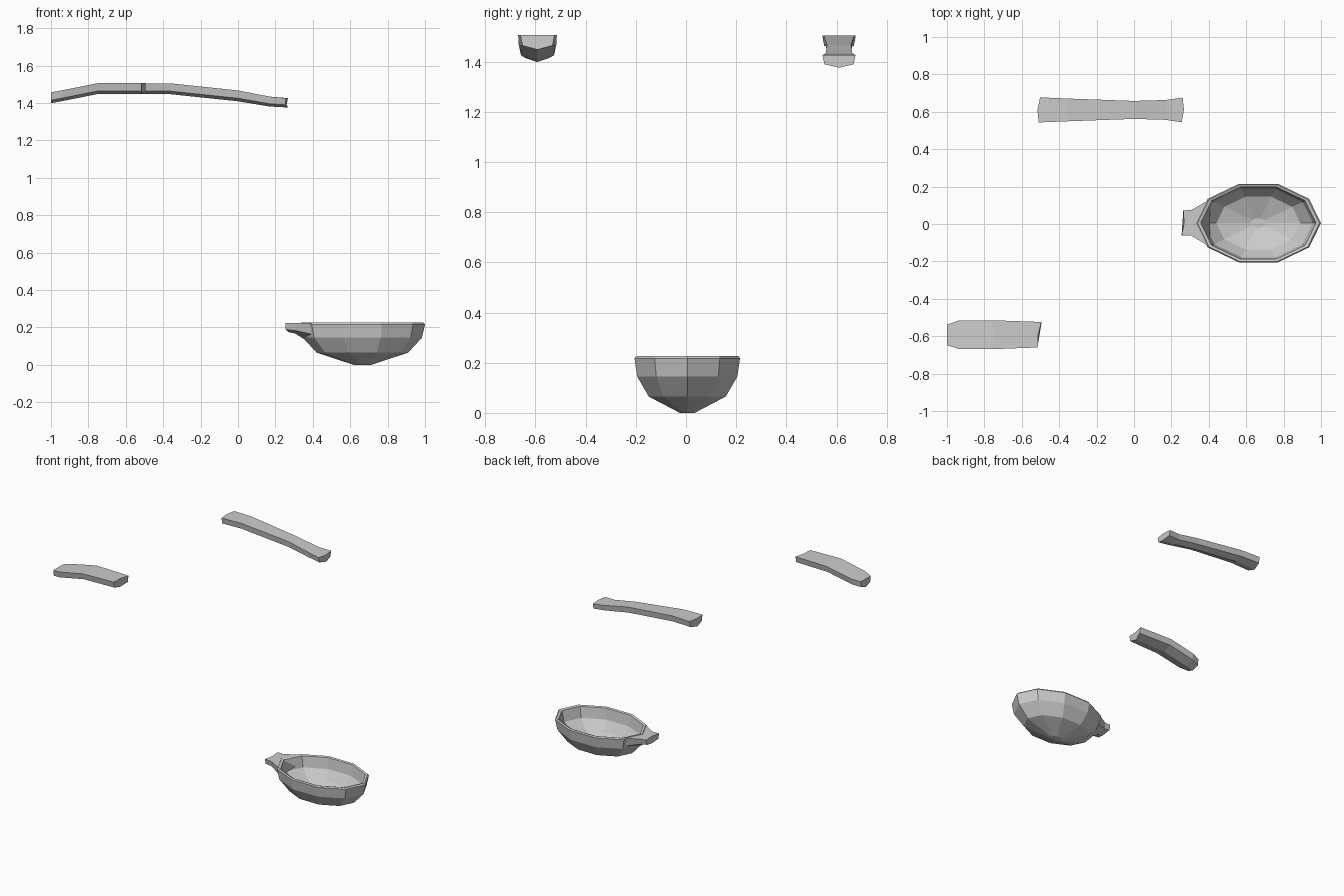
import bpy, bmesh, math

if "Cube" in bpy.data.objects:
    bpy.data.objects.remove(bpy.data.objects["Cube"])


def finish(name, bm):
    bmesh.ops.recalc_face_normals(bm, faces=bm.faces)
    me = bpy.data.meshes.new(name)
    bm.to_mesh(me)
    bm.free()
    ob = bpy.data.objects.new(name, me)
    bpy.context.collection.objects.link(ob)
    return ob


def loft(name, rings):
    """Skin closed rings of equal length and cap both ends."""
    bm = bmesh.new()
    rows = [[bm.verts.new(p) for p in r] for r in rings]
    for a, b in zip(rows, rows[1:]):
        n = len(a)
        for i in range(n):
            j = (i + 1) % n
            bm.faces.new((a[i], a[j], b[j], b[i]))
    bm.faces.new(rows[0])
    bm.faces.new(rows[-1])
    return finish(name, bm)


def section(x, yc, w, z, depth=0.058, jag=(0, 0, 0)):
    """Handle cross-section: flat top, shallow keel; jag = x offset at -y, middle, +y."""
    a, b, c = jag
    return [(x + a, yc - w, z), (x + b, yc, z), (x + c, yc + w, z),
            (x + c, yc + 0.88 * w, z - 0.72 * depth), (x + b, yc, z - depth),
            (x + a, yc - 0.88 * w, z - 0.72 * depth)]


# Ten-sided oval bowl: outside, rim, then inside
def oval(s, z):
    return [(0.665 + 0.335 * s * math.cos(math.tau * i / 10),
             0.005 + 0.221 * s * math.sin(math.tau * i / 10), z) for i in range(10)]


loft("bowl", [oval(s, z) for s, z in (
    (0.14, 0), (0.73, 0.065), (0.95, 0.145), (1, 0.217), (0.975, 0.226),
    (0.92, 0.221), (0.87, 0.145), (0.67, 0.08), (0.12, 0.03))])

# Broken neck, flaring into the bowl wall
loft("neck", [
    section(0.26, 0.006, 0.067, 0.225, 0.05, (-0.005, 0.008, 0.003)),
    section(0.305, 0.006, 0.068, 0.223, 0.055),
    section(0.352, 0.005, 0.126, 0.223, 0.085, (0.053, 0, 0.053))])

# Middle length of the handle, broken at both ends
loft("handle_middle", [
    section(-0.51, 0.61, 0.067, 1.505, jag=(0, -0.006, 0.008)),
    section(-0.36, 0.61, 0.061, 1.505),
    section(0, 0.61, 0.048, 1.467),
    section(0.17, 0.61, 0.053, 1.434, 0.053),
    section(0.26, 0.61, 0.066, 1.426, 0.05, (-0.005, 0.007, 0))])

# Handle tip
loft("handle_tip", [
    section(-1, -0.593, 0.055, 1.457),
    section(-0.94, -0.592, 0.075, 1.468),
    section(-0.75, -0.592, 0.077, 1.506),
    section(-0.505, -0.592, 0.068, 1.506, jag=(-0.01, -0.008, 0.01))])
